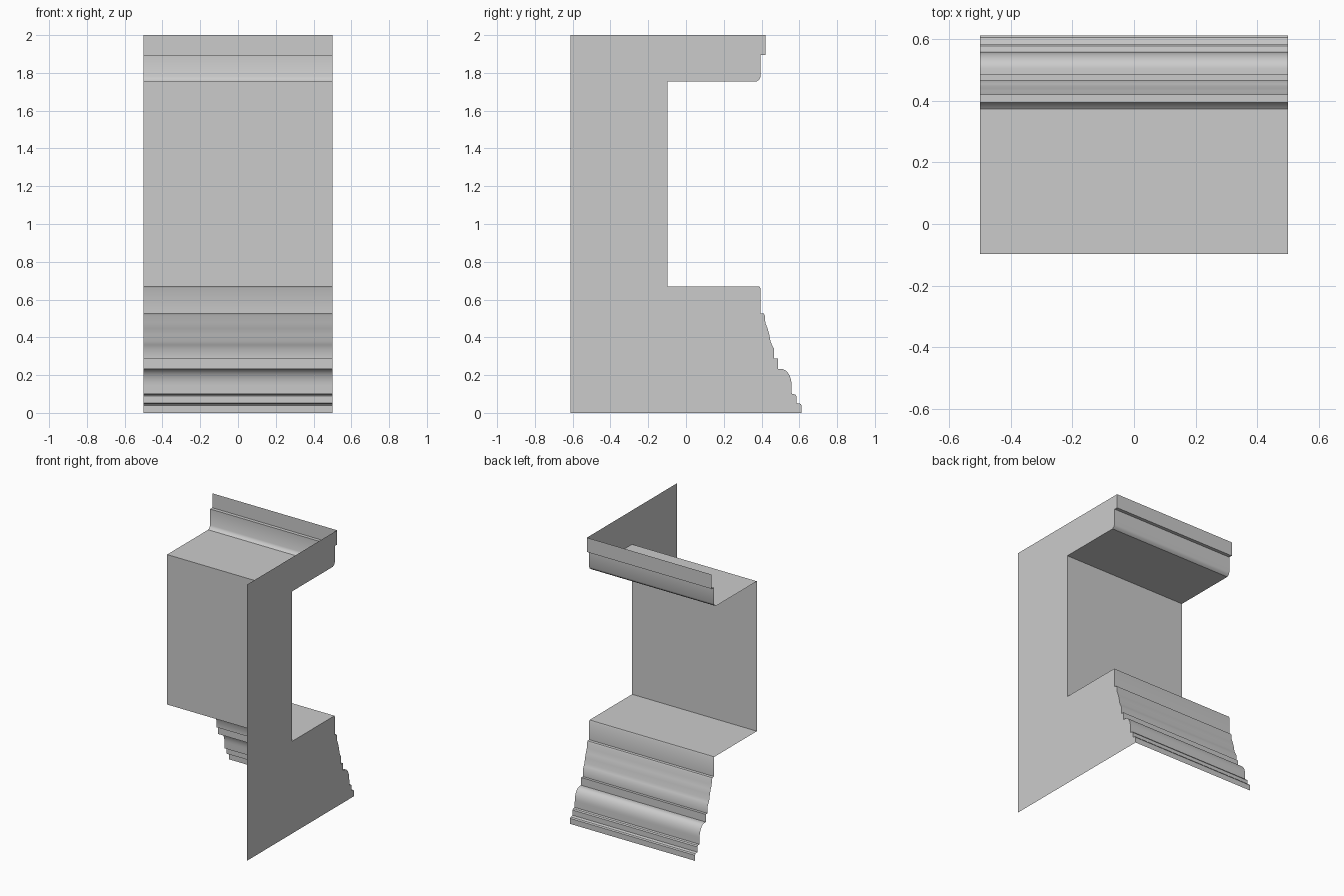
import bpy, math

if "Cube" in bpy.data.objects:
    bpy.data.objects.remove(bpy.data.objects["Cube"])


def make_object(name, verts, faces):
    mesh = bpy.data.meshes.new(name)
    mesh.from_pydata(verts, [], faces)
    mesh.update()
    ob = bpy.data.objects.new(name, mesh)
    bpy.context.collection.objects.link(ob)
    return ob


def arc(cy, cz, ry, rz, a0, a1, steps):
    """Elliptical arc in the y-z plane, angles in degrees."""
    angles = [math.radians(a0 + (a1 - a0) * i / steps) for i in range(steps + 1)]
    return [(cy + ry * math.cos(a), cz + rz * math.sin(a)) for a in angles]


def extrude_profile(name, profile, half=0.5):
    """Open strip swept along x."""
    n = len(profile)
    verts = [(x, y, z) for x in (-half, half) for y, z in profile]
    faces = [(i, i + 1, n + i + 1, n + i) for i in range(n - 1)]
    ob = make_object(name, verts, faces)
    bpy.ops.object.select_all(action='DESELECT')
    bpy.context.view_layer.objects.active = ob
    ob.select_set(True)
    bpy.ops.object.shade_smooth_by_angle(angle=math.radians(30))
    return ob


# Cross-sections as (y, z), listed from top to bottom
cornice = [(0.42, 2.0), (0.42, 1.896), (0.395, 1.896),
           (0.395, 1.78), (0.388, 1.765), (0.373, 1.754)]
recess = [(0.373, 1.754), (-0.097, 1.754), (-0.097, 0.668), (0.39, 0.668)]
base = [(0.39, 0.668), (0.394, 0.66), (0.394, 0.527), (0.412, 0.525), (0.417, 0.515),
        (0.42, 0.477), (0.432, 0.447), (0.441, 0.415), (0.447, 0.38),
        (0.455, 0.36), (0.467, 0.338), (0.467, 0.288), (0.486, 0.288), (0.486, 0.232)]
base += arc(0.505, 0.145, 0.054, 0.087, 90, 0, 10)
base += [(0.56, 0.1), (0.578, 0.098), (0.584, 0.09), (0.584, 0.052),
         (0.606, 0.048), (0.612, 0.04), (0.612, 0.0)]

extrude_profile("cornice_moulding", cornice)
extrude_profile("wall_recess", recess)
extrude_profile("base_moulding", base)

# Flat panel closing the right-hand end
outline = cornice + recess[1:] + base[1:] + [(-0.612, 0.0), (-0.612, 2.0)]
make_object("end_panel", [(0.5, y, z) for y, z in outline],
            [tuple(reversed(range(len(outline))))])
